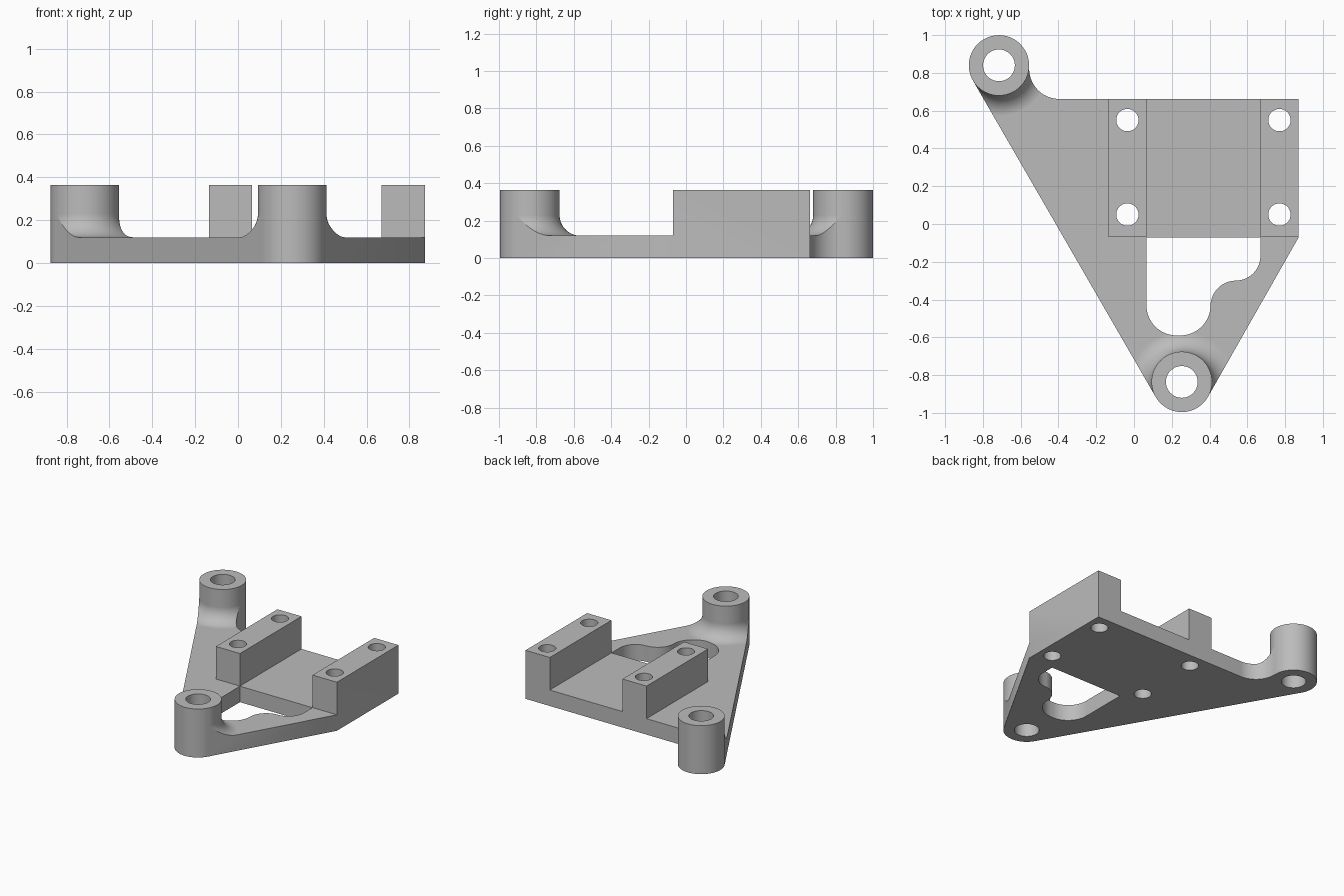
import bpy
import bmesh
from math import cos, sin, pi, radians

if "Cube" in bpy.data.objects:
    bpy.data.objects.remove(bpy.data.objects["Cube"], do_unlink=True)

THICK, TOP = 0.12, 0.365          # plate thickness, overall height
BOSS_R, BORE_R, FILLET = 0.16, 0.084, 0.11
BOSSES = [(-0.715, 0.84), (0.253, -0.836)]
BACK, FRONT, SIDE = 0.662, -0.07, 0.872

grey = bpy.data.materials.new("plain_grey")
grey.use_nodes = True
grey.diffuse_color = (0.5, 0.5, 0.5, 1)
grey.node_tree.nodes["Principled BSDF"].inputs["Base Color"].default_value = (0.5, 0.5, 0.5, 1)


def arc(cx, cy, r, start, end, n=24):
    angles = [radians(start + (end - start) * i / n) for i in range(n + 1)]
    return [(cx + r * cos(a), cy + r * sin(a)) for a in angles]


def finish(name, bm):
    bmesh.ops.recalc_face_normals(bm, faces=bm.faces)
    mesh = bpy.data.meshes.new(name)
    bm.to_mesh(mesh)
    bm.free()
    mesh.materials.append(grey)
    obj = bpy.data.objects.new(name, mesh)
    bpy.context.collection.objects.link(obj)
    return obj


def prism(name, points, z0, z1):
    bm = bmesh.new()
    face = bm.faces.new([bm.verts.new((x, y, z0)) for x, y in points])
    ext = bmesh.ops.extrude_face_region(bm, geom=[face])
    moved = [v for v in ext["geom"] if isinstance(v, bmesh.types.BMVert)]
    bmesh.ops.translate(bm, verts=moved, vec=(0, 0, z1 - z0))
    return finish(name, bm)


def box(name, x0, x1, y0, y1, z0, z1):
    return prism(name, [(x0, y0), (x1, y0), (x1, y1), (x0, y1)], z0, z1)


def cylinder(name, x, y, r):
    return prism(name, arc(x, y, r, 0, 360, 64)[:-1], -0.2, 0.6)


def flared_boss(name, x, y):
    # Post with a concave fillet flowing into the plate
    rim = BOSS_R + FILLET
    curve = arc(rim, THICK + FILLET - 0.0001, FILLET, 270, 180, 16)
    profile = [(0, -0.05), (rim, -0.05)] + curve + [(BOSS_R, 0.5), (0, 0.5)]
    bm = bmesh.new()
    verts = [bm.verts.new((x + r, y, z)) for r, z in profile]
    edges = [bm.edges.new(pair) for pair in zip(verts, verts[1:])]
    bmesh.ops.spin(bm, geom=verts + edges, cent=(x, y, 0), axis=(0, 0, 1),
                   angle=2 * pi, steps=96)
    bmesh.ops.remove_doubles(bm, verts=bm.verts, dist=0.00005)
    return finish(name, bm)


def combine(target, tool, operation):
    mod = target.modifiers.new(operation, "BOOLEAN")
    mod.operation, mod.solver, mod.object = operation, "EXACT", tool
    bpy.ops.object.select_all(action="DESELECT")
    bpy.context.view_layer.objects.active = target
    target.select_set(True)
    bpy.ops.object.modifier_apply(modifier=mod.name)
    bpy.data.objects.remove(tool, do_unlink=True)


# Oversized slab with bosses and mounting rails, trimmed to shape afterwards
bracket = box("mounting_bracket", -1.2, 1.2, -1.2, 1.2, -0.1, THICK)
for x, y in BOSSES:
    combine(bracket, flared_boss("boss", x, y), "UNION")
for x0, x1 in ((-0.135, 0.065), (0.67, 1.0)):
    combine(bracket, box("rail", x0, x1, FRONT, 0.75, 0.05, 0.5), "UNION")

# Outer contour: tangent sides around both bosses and a rounded inner corner
(ax, ay), (bx, by) = BOSSES
trim_r = BOSS_R - 0.0005
outline = (arc(ax, ay, trim_r, 0, 210, 56) + arc(bx, by, trim_r, 210, 330, 32)
           + [(SIDE, FRONT), (SIDE, BACK)]
           + arc(-0.395, 0.822, BOSS_R, 270, 177))
combine(bracket, prism("contour", outline, 0, TOP), "INTERSECT")

# Curved window between the rails and the front boss
window = ([(0.669, FRONT - 0.001), (0.066, FRONT - 0.001)]
          + arc(0.226, -0.43, 0.16, 180, 270) + arc(0.245, -0.43, 0.16, 270, 360)
          + arc(0.54, -0.435, 0.135, 180, 90) + arc(0.54, -0.17, 0.129, 274, 360))
combine(bracket, prism("window", window, -0.2, 0.6), "DIFFERENCE")

# Bores through the bosses and screw holes through the rails
for x, y in BOSSES:
    combine(bracket, cylinder("bore", x, y, BORE_R), "DIFFERENCE")
for x in (-0.035, 0.77):
    for y in (0.05, 0.55):
        combine(bracket, cylinder("screw_hole", x, y, 0.059), "DIFFERENCE")

# Smooth curves with crisp edges
bpy.ops.object.select_all(action="DESELECT")
bpy.context.view_layer.objects.active = bracket
bracket.select_set(True)
bpy.ops.object.shade_smooth_by_angle(angle=radians(30))
weighted = bracket.modifiers.new("clean_shading", "WEIGHTED_NORMAL")
weighted.keep_sharp = True
